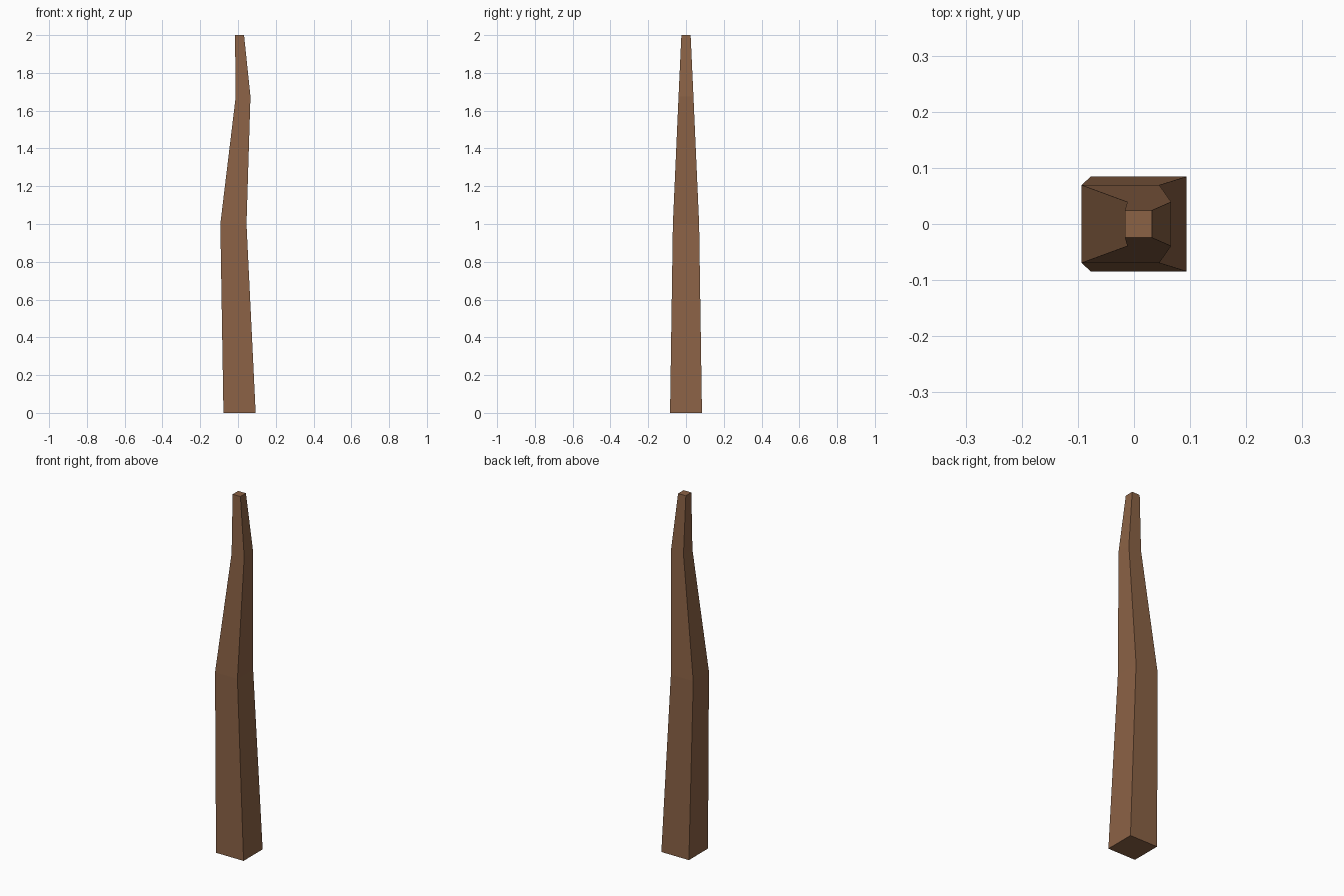
import bpy, bmesh

if "Cube" in bpy.data.objects:
    bpy.data.objects.remove(bpy.data.objects["Cube"])

# Square sections up the post: height, left x, right x, half depth
SECTIONS = [
    (0.0, -0.077, 0.0935, 0.0845),
    (1.0, -0.0935, 0.045, 0.0695),
    (1.675, -0.012, 0.066, 0.0395),
    (2.0, -0.016, 0.032, 0.0245),
]

# Crooked tapering wooden post, lofted through the sections
bm = bmesh.new()
rings = [[bm.verts.new(p) for p in ((l, -d, z), (r, -d, z), (r, d, z), (l, d, z))]
         for z, l, r, d in SECTIONS]
for low, high in zip(rings, rings[1:]):
    for i in range(4):
        j = (i + 1) % 4
        bm.faces.new((low[i], low[j], high[j], high[i]))

# End caps
bm.faces.new(rings[0][::-1])
bm.faces.new(rings[-1])
bmesh.ops.recalc_face_normals(bm, faces=bm.faces)

mesh = bpy.data.meshes.new("wooden_post")
bm.to_mesh(mesh)
bm.free()
post = bpy.data.objects.new("wooden_post", mesh)
bpy.context.collection.objects.link(post)

# Brown wood
wood = bpy.data.materials.new("wood")
wood.diffuse_color = (0.258, 0.122, 0.06, 1)
wood.use_nodes = True
wood.node_tree.nodes["Principled BSDF"].inputs["Base Color"].default_value = wood.diffuse_color
mesh.materials.append(wood)
